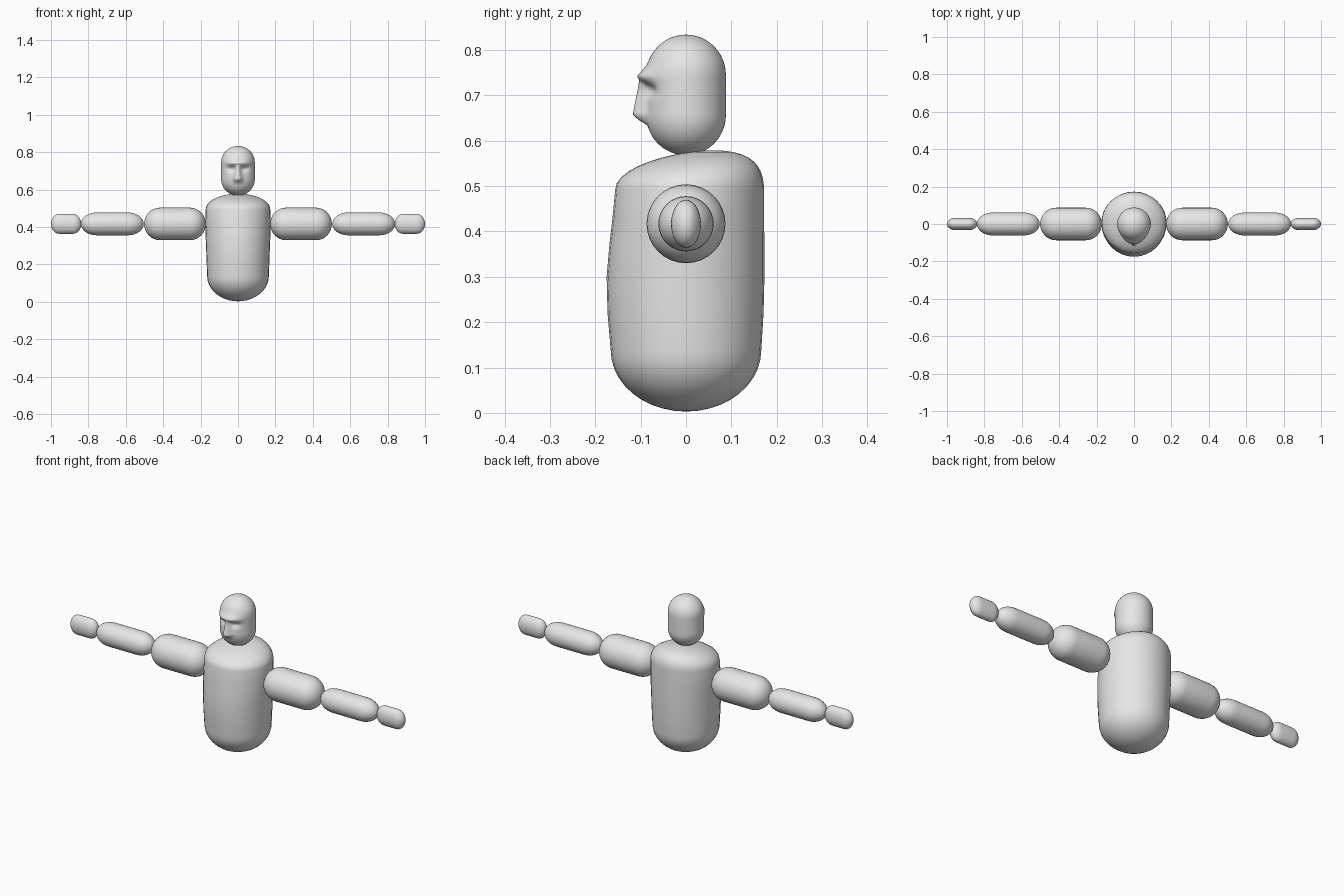
import bpy, bmesh, math
from math import sin, cos, pi, exp

if "Cube" in bpy.data.objects:
    bpy.data.objects.remove(bpy.data.objects["Cube"])

grey = bpy.data.materials.new("plain_grey")
grey.diffuse_color = (0.8, 0.8, 0.8, 1)
grey.use_nodes = True
grey.node_tree.nodes["Principled BSDF"].inputs["Base Color"].default_value = grey.diffuse_color


def loft(name, rings, segs=32, place=lambda p: p):
    """Skin elliptical rings (height, centre_y, radius_x, radius_y) stacked along z."""
    bm = bmesh.new()
    loops = []
    for z, cy, rx, ry in rings:
        loops.append([bm.verts.new(place((rx * cos(2 * pi * i / segs),
                                          cy + ry * sin(2 * pi * i / segs), z)))
                      for i in range(segs)])
    for a, b in zip(loops, loops[1:]):
        for i in range(segs):
            j = (i + 1) % segs
            bm.faces.new((a[i], a[j], b[j], b[i]))
    # Collapse the zero-radius end rings into poles
    bmesh.ops.remove_doubles(bm, verts=bm.verts[:], dist=1e-5)
    bmesh.ops.recalc_face_normals(bm, faces=bm.faces[:])
    mesh = bpy.data.meshes.new(name)
    bm.to_mesh(mesh)
    bm.free()
    mesh.shade_smooth()
    mesh.materials.append(grey)
    obj = bpy.data.objects.new(name, mesh)
    bpy.context.collection.objects.link(obj)
    return obj


def capsule(z0, z1, cap, rx, ry, steps=8, middle=1):
    """Rings of a capsule whose rounded ends are `cap` long."""
    arc = [i * pi / 2 / steps for i in range(steps + 1)]
    low = [(z0 + cap * (1 - cos(t)), 0, rx * sin(t), ry * sin(t)) for t in arc]
    span = z1 - z0 - 2 * cap
    mid = [(z0 + cap + span * i / middle, 0, rx, ry) for i in range(1, middle)]
    high = [(z1 - cap * (1 - cos(t)), 0, rx * sin(t), ry * sin(t)) for t in reversed(arc)]
    return low + mid + high


# Torso: round base, sloping chest, shoulder dome leaning to the back
base = [(0.003 + 0.135 * (1 - cos(t)), 0, 0.165 * sin(t), 0.166 * sin(t))
        for t in (i * pi / 20 for i in range(11))]
chest = [(0.22, -0.001, 0.168, 0.172), (0.30, -0.001, 0.171, 0.174),
         (0.37, 0.002, 0.174, 0.171), (0.43, 0.005, 0.175, 0.167)]
dome = [(0.493 + 0.086 * sin(t), 0.008 + 0.052 * sin(t) ** 2, 0.173 * cos(t), 0.164 * cos(t))
        for t in (i * pi / 20 for i in range(11))]
loft("torso", base + chest + dome)


# Head: capsule with brow, nose and eye sockets pushed out of the front
def bump(v, centre, width, power=2):
    return exp(-abs((v - centre) / width) ** power)


def face(p):
    x, y, z = p
    if y >= 0:
        return p
    brow = 0.019 * bump(z, 0.742, 0.016) * bump(x, 0, 0.062, 4)
    down = min(max((0.745 - z) / 0.085, 0), 1)
    fade = min(max((z - 0.634) / 0.02, 0), 1) * min(max((0.765 - z) / 0.02, 0), 1)
    nose = (0.013 + 0.016 * down) * fade * bump(x, 0, 0.011 + 0.011 * down ** 2, 3)
    socket = 0.011 * bump(abs(x), 0.036, 0.021) * bump(z, 0.711, 0.016)
    front = min(1, -y / 0.04)
    return (x, y - front * (max(brow, nose) - socket), z)


loft("head", capsule(0.568, 0.834, 0.089, 0.09, 0.088, 12, 24), 72, face)

# Arms: upper arm, forearm and flattened hand on each side
for side, label in ((-1, "right"), (1, "left")):
    def sideways(p, s=side):
        return (s * p[2], p[1], 0.417 + p[0])

    loft(label + "_upper_arm", capsule(0.172, 0.502, 0.085, 0.087, 0.087), 32, sideways)
    loft(label + "_forearm", capsule(0.504, 0.84, 0.085, 0.061, 0.061), 32, sideways)
    loft(label + "_hand", capsule(0.838, 1.0, 0.045, 0.053, 0.033), 32, sideways)
